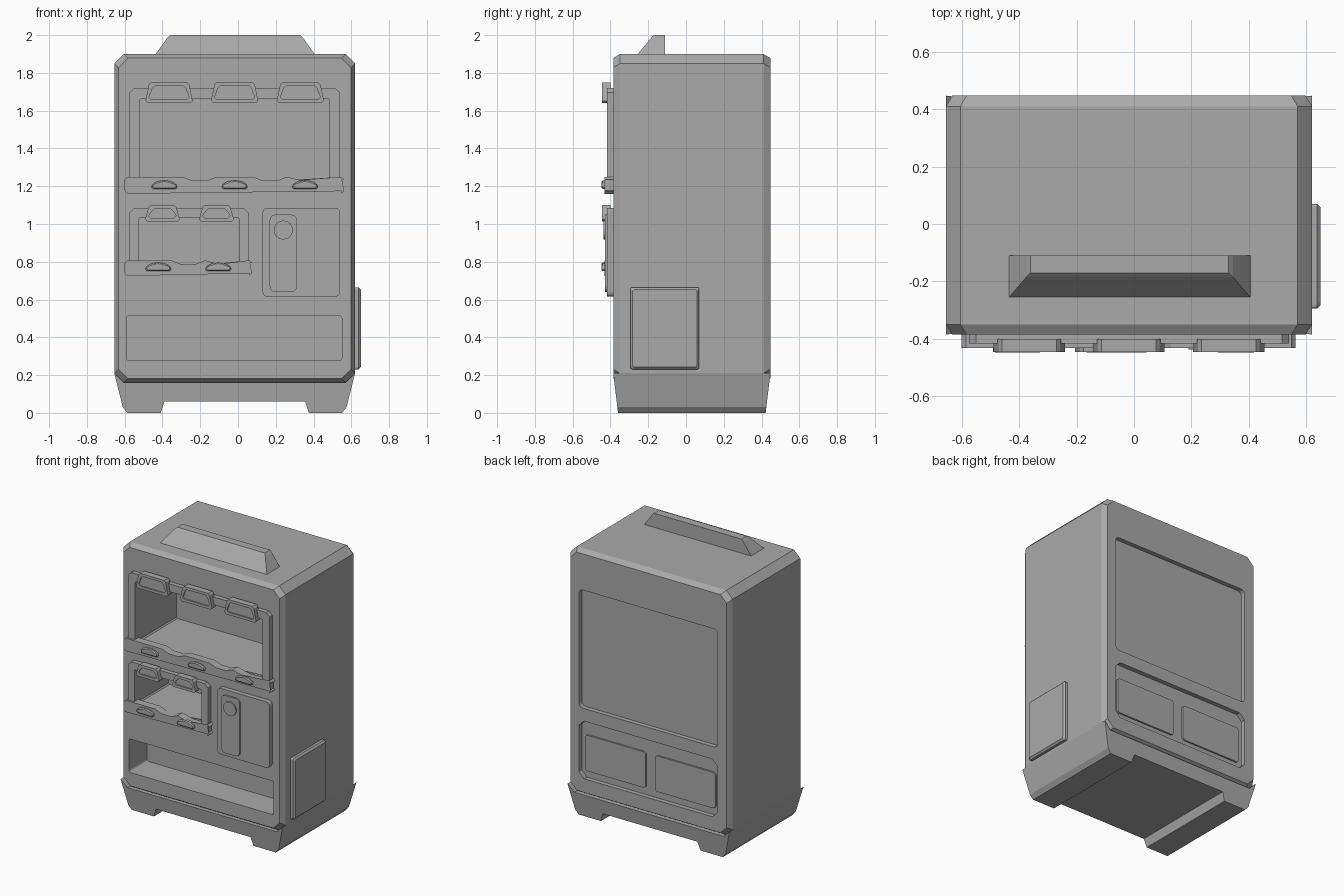
import bpy, bmesh, math

cube = bpy.data.objects.get("Cube")
if cube:
    bpy.data.objects.remove(cube, do_unlink=True)

grey = bpy.data.materials.new("plain_grey")
grey.use_nodes = True
GREY = (0.4, 0.4, 0.4, 1)
grey.diffuse_color = GREY
grey.node_tree.nodes["Principled BSDF"].inputs["Base Color"].default_value = GREY


def loft(name, rings):
    """Join rings of 3D points into a closed solid with capped ends."""
    bm = bmesh.new()
    rows = [[bm.verts.new(p) for p in ring] for ring in rings]
    n = len(rows[0])
    for a, b in zip(rows, rows[1:]):
        for i in range(n):
            j = (i + 1) % n
            bm.faces.new((a[i], a[j], b[j], b[i]))
    bm.faces.new(rows[0][::-1])
    bm.faces.new(rows[-1])
    bmesh.ops.recalc_face_normals(bm, faces=bm.faces)
    mesh = bpy.data.meshes.new(name)
    bm.to_mesh(mesh)
    bm.free()
    mesh.materials.append(grey)
    obj = bpy.data.objects.new(name, mesh)
    bpy.context.collection.objects.link(obj)
    return obj


def shrink(pts, d):
    """Pull an outline towards its middle by d on both axes."""
    mids = [(min(c) + max(c)) / 2 for c in zip(*pts)]
    return [tuple(v - math.copysign(d, v - m) if abs(v - m) > d else v
                  for v, m in zip(p, mids)) for p in pts]


def solid(name, pts, steps):
    """Sweep an x-z outline along y; steps are (y, inset) pairs."""
    return loft(name, [[(x, y, z) for x, z in shrink(pts, d)] for y, d in steps])


def rounded(x0, x1, z0, z1, r=0.025, seg=3):
    pts = []
    corners = [(x1 - r, z1 - r), (x0 + r, z1 - r), (x0 + r, z0 + r), (x1 - r, z0 + r)]
    for k, (cx, cz) in enumerate(corners):
        for i in range(seg + 1):
            a = math.pi / 2 * (k + i / seg)
            pts.append((cx + r * math.cos(a), cz + r * math.sin(a)))
    return pts


def chamfered(x0, x1, z0, z1, c):
    return rounded(x0, x1, z0, z1, c, 1)


def cut(target, pts, y0, y1, inset=0):
    cutter = solid("cutter", pts, [(y0, 0), (y1, inset)])
    cutter.hide_render = True
    mod = target.modifiers.new("cut", "BOOLEAN")
    mod.object, mod.operation, mod.solver = cutter, "DIFFERENCE", "EXACT"
    bpy.context.view_layer.objects.active = target
    bpy.ops.object.modifier_apply(modifier=mod.name)
    bpy.data.objects.remove(cutter, do_unlink=True)


# Cabinet with bevelled edges
FRONT, BACK = -0.385, 0.447
body = solid("cabinet", chamfered(-0.655, 0.62, 0.16, 1.9, 0.05),
             [(FRONT, 0.022), (-0.35, 0), (0.41, 0), (BACK, 0.022)])

# Tapered base with two feet running front to back
foot = [(-0.655, 0.21), (-0.61, 0.03), (-0.585, 0), (-0.41, 0), (-0.39, 0.06),
        (0.355, 0.06), (0.375, 0), (0.55, 0), (0.575, 0.03), (0.62, 0.21),
        (0.57, 0.16), (-0.605, 0.16)]
loft("base", [[(x, y + s * (0.21 - z) * 0.12, z) for x, z in foot]
              for y, s in ((FRONT, 1), (BACK, -1))])

# Wedge-shaped lamp on the roof
loft("roof_lamp", [[(x0, y, z), (x1, y, z), (x1, -0.11, z), (x0, -0.11, z)]
                   for x0, x1, y, z in ((-0.435, 0.405, -0.255, 1.9),
                                        (-0.375, 0.345, -0.185, 1.985),
                                        (-0.36, 0.33, -0.17, 2.0))])

# Side hatch on the left wall
hatch = rounded(-0.295, 0.07, 0.23, 0.665, 0.012)
loft("side_hatch", [[(x, y, z) for y, z in shrink(hatch, d)]
                    for x, d in ((0.61, 0), (0.638, 0), (0.65, 0.012))])


def rail(name, x0, x1, z0, z1, centers):
    """Shelf rail that dips between its push buttons."""
    top = []
    for a, b in zip(centers, centers[1:]):
        m = (a + b) / 2
        top += [(m - 0.09, z1), (m - 0.04, z1 - 0.02), (m + 0.04, z1 - 0.02), (m + 0.09, z1)]
    box = chamfered(x0, x1, z0, z1, 0.014)
    left_up = [p for p in box if p[0] < (x0 + x1) / 2]
    right = [p for p in box if p[0] > (x0 + x1) / 2]
    solid(name, right + top[::-1] + left_up, [(FRONT + 0.01, 0), (-0.432, 0)])
    for i, c in enumerate(centers):
        arc = [(c + 0.068 * math.cos(t * math.pi / 8),
                z0 + 0.035 + 0.036 * math.sin(t * math.pi / 8)) for t in range(9)]
        dome = [(c - 0.06, z0 + 0.025)] + [(c + 0.06, z0 + 0.025)] + arc
        solid(f"{name}_button_{i + 1}", dome, [(-0.42, 0), (-0.441, 0), (-0.447, 0.006)])


def tags(name, centers, half, z0, z1):
    """Sloped price tags with a sunken face."""
    for i, c in enumerate(centers):
        pts = [(c - half, z0 + 0.012), (c - half + 0.012, z0), (c + half - 0.012, z0),
               (c + half, z0 + 0.012), (c + half - 0.018, z1 - 0.012), (c + half - 0.03, z1),
               (c - half + 0.03, z1), (c - half + 0.018, z1 - 0.012)]
        solid(f"{name}_{i + 1}", pts, [(-0.4, 0), (-0.446, 0), (-0.446, 0.019), (-0.437, 0.019)])


# Upper and middle display windows
def window(name, frame, hole, depth):
    trim = solid(name, chamfered(*frame, 0.025), [(FRONT + 0.01, 0), (-0.417, 0)])
    opening = chamfered(*hole, 0.008)
    for target in (trim, body):
        cut(target, opening, -0.5, depth)


window("upper_window_frame", (-0.575, 0.54, 1.18, 1.72), (-0.52, 0.485, 1.225, 1.665), 0.05)
rail("upper_rail", -0.6, 0.562, 1.16, 1.25, (-0.39, -0.018, 0.355))
tags("upper_tag", (-0.365, -0.018, 0.33), 0.125, 1.64, 1.75)

window("middle_window_frame", (-0.575, 0.055, 0.75, 1.085), (-0.525, 0.005, 0.785, 1.035), -0.03)
rail("middle_rail", -0.6, 0.075, 0.725, 0.808, (-0.422, -0.104))
tags("middle_tag", (-0.4, -0.114), 0.092, 1.013, 1.1)

# Delivery tray opening
cut(body, rounded(-0.59, 0.55, 0.277, 0.515, 0.015), -0.5, -0.18)

# Payment panel with coin plate and round button
solid("payment_panel", rounded(0.13, 0.54, 0.615, 1.085), [(FRONT + 0.01, 0), (-0.418, 0)])
solid("coin_plate", rounded(0.168, 0.312, 0.64, 1.05, 0.03), [(-0.41, 0), (-0.43, 0)])
disc = [(0.24 + 0.05 * math.cos(t * math.pi / 12), 0.968 + 0.05 * math.sin(t * math.pi / 12))
        for t in range(24)]
solid("coin_button", disc, [(-0.42, 0), (-0.438, 0)])

# Rear service recesses and vent plates
cut(body, rounded(-0.56, 0.53, 0.78, 1.62, 0.03), 0.5, 0.415)
cut(body, chamfered(-0.56, 0.53, 0.28, 0.69, 0.04), 0.5, 0.415)
for i, (x0, x1) in enumerate(((-0.53, -0.055), (0.02, 0.495))):
    solid(f"rear_vent_plate_{i + 1}", rounded(x0, x1, 0.33, 0.585, 0.02), [(0.405, 0), (0.427, 0)])
